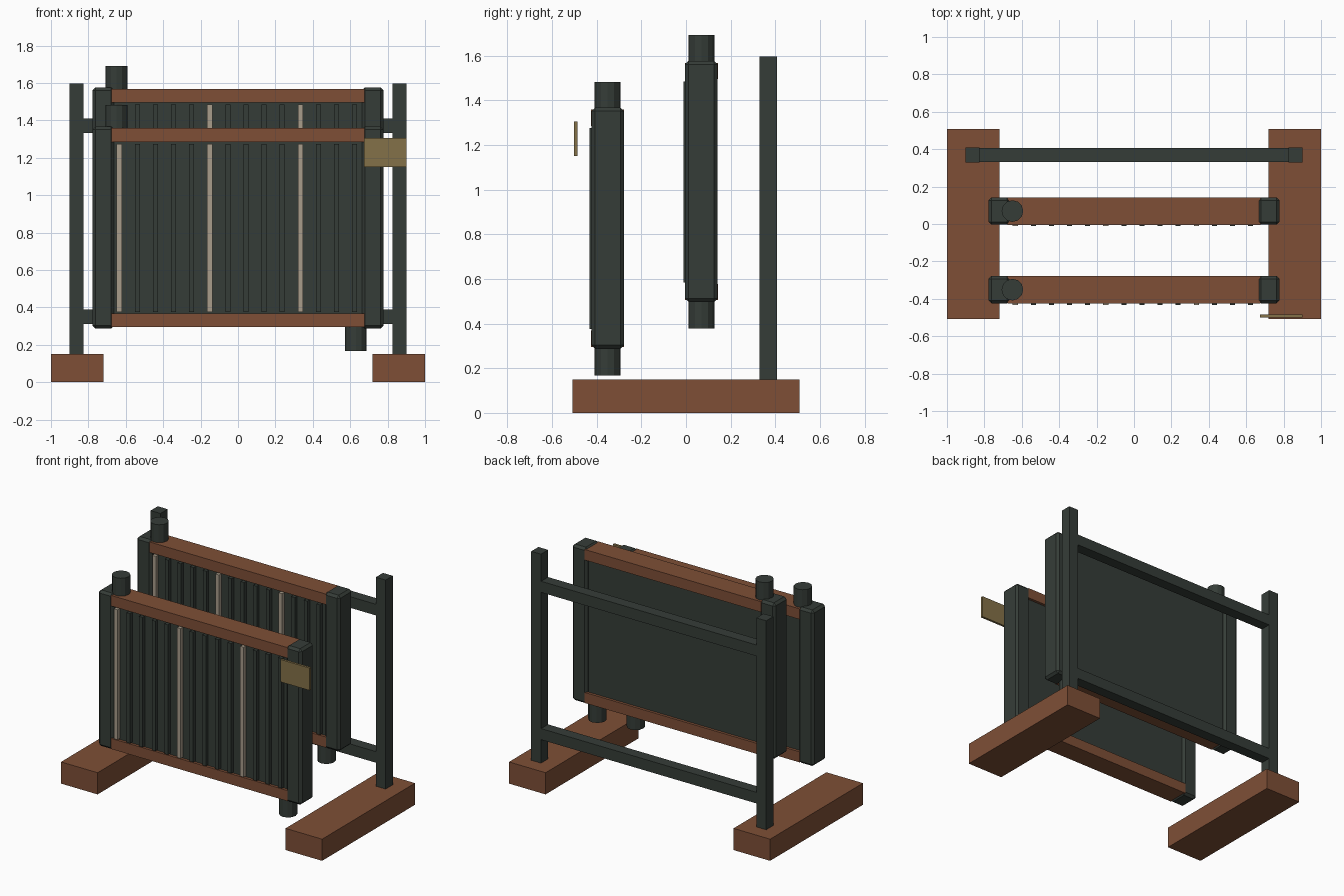
import bpy

if "Cube" in bpy.data.objects:
    bpy.data.objects.remove(bpy.data.objects["Cube"])


def material(name, rgb):
    m = bpy.data.materials.new(name)
    m.diffuse_color = (*rgb, 1)
    m.use_nodes = True
    m.node_tree.nodes["Principled BSDF"].inputs["Base Color"].default_value = m.diffuse_color
    return m


DARK = material("dark green grey", (0.036, 0.046, 0.039))
BROWN = material("rust brown", (0.21, 0.078, 0.037))
LIGHT = material("pale metal", (0.40, 0.34, 0.26))
TAN = material("tan", (0.23, 0.165, 0.065))


def box(name, x, y, z, mat, bevel=0):
    """Box from (min, max) ranges, with an optional chamfer."""
    bpy.ops.mesh.primitive_cube_add(size=1, location=[sum(r) / 2 for r in (x, y, z)])
    o = bpy.context.object
    o.name = name
    o.scale = [r[1] - r[0] for r in (x, y, z)]
    bpy.ops.object.transform_apply(location=False, rotation=False, scale=True)
    o.data.materials.append(mat)
    if bevel:
        mod = o.modifiers.new("chamfer", 'BEVEL')
        mod.width = bevel
        mod.segments = 1
    return o


def pipe(name, x, y, z):
    bpy.ops.mesh.primitive_cylinder_add(vertices=12, radius=0.058, depth=z[1] - z[0],
                                        location=(x, y, sum(z) / 2))
    o = bpy.context.object
    o.name = name
    o.data.materials.append(DARK)


def radiator(label, y, z):
    """One radiator; y is its centre, z its lower edge."""
    # finned core between the tanks
    box(label + "_core", (-0.68, 0.68), (y - 0.055, y + 0.055), (z + 0.03, z + 1.04), DARK)
    for i in range(14):
        x = -0.635 + 0.0968 * i
        box(label + "_fin", (x - 0.0135, x + 0.0135), (y - 0.081, y - 0.05),
            (z + 0.085, z + 0.985), DARK if i % 5 else LIGHT)
    # side tanks
    for a, b in ((-0.778, -0.662), (0.662, 0.778)):
        box(label + "_side_tank", (a, b), (y - 0.073, y + 0.073), (z - 0.003, z + 1.077), DARK, 0.016)
    # upper and lower bars
    for a in (0.005, 0.995):
        box(label + "_cross_bar", (-0.676, 0.676), (y - 0.0735, y + 0.0735), (z + a, z + a + 0.073), BROWN)
    # inlet and outlet pipes
    pipe(label + "_upper_pipe", -0.65, y, (z + 1.04, z + 1.192))
    pipe(label + "_lower_pipe", 0.63, y, (z - 0.122, z + 0.04))


radiator("front_radiator", -0.351, 0.29)
radiator("rear_radiator", 0.069, 0.50)

# stand: feet, posts and rails
for a, b, c, d in ((-1, -0.72, -0.90, -0.825), (0.72, 1, 0.825, 0.90)):
    box("foot", (a, b), (-0.508, 0.508), (0, 0.15), BROWN)
    box("post", (c, d), (0.33, 0.408), (0.15, 1.597), DARK)
for h in (0.312, 1.332):
    box("rail", (-0.825, 0.825), (0.331, 0.407), (h, h + 0.077), DARK)

# hanging tag plate
box("tag_plate", (0.675, 0.90), (-0.501, -0.485), (1.15, 1.305), TAN)
